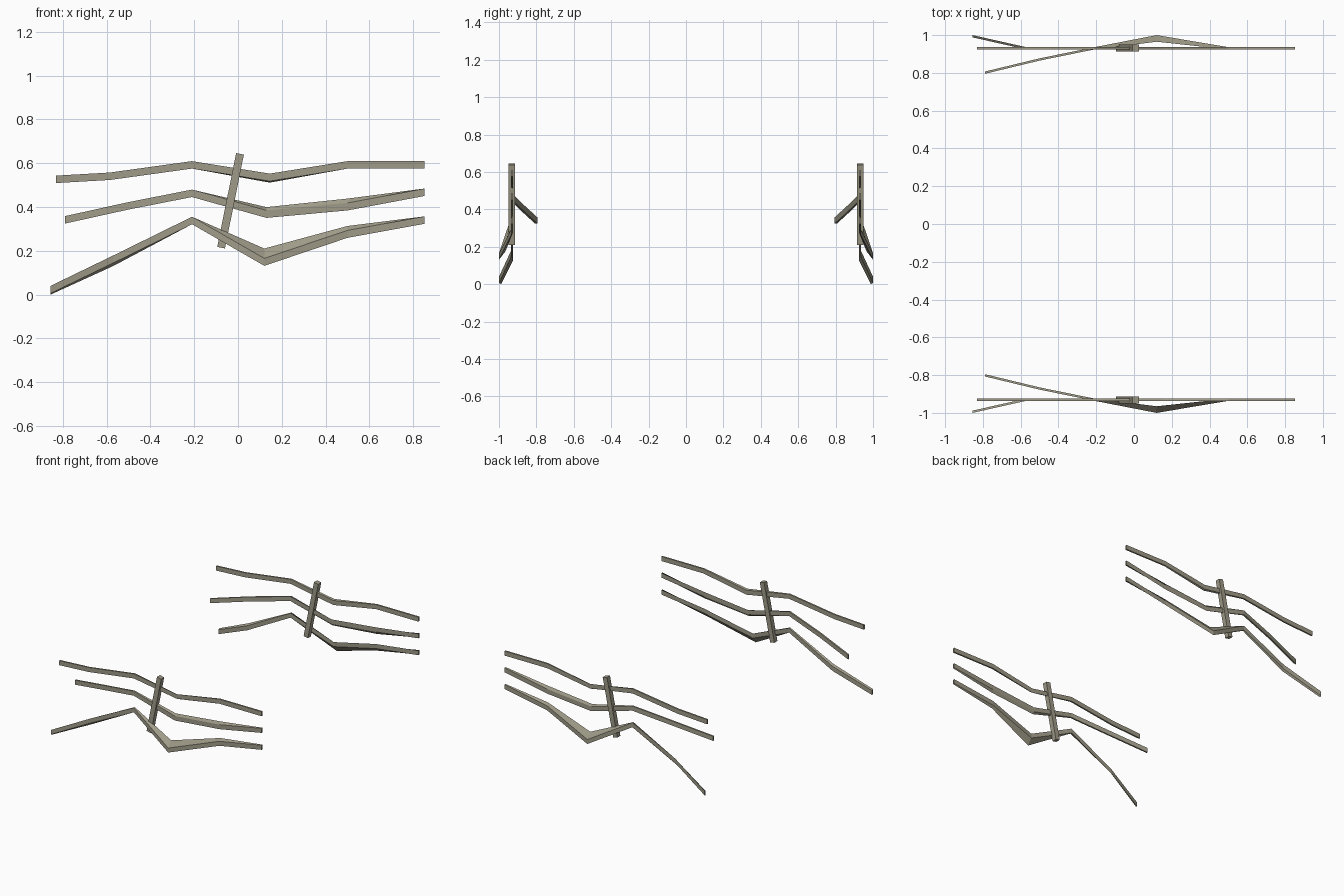
import bpy, bmesh, math
from mathutils import Matrix

if "Cube" in bpy.data.objects:
    bpy.data.objects.remove(bpy.data.objects["Cube"])

weathered = bpy.data.materials.new("weathered_grey_wood")
weathered.diffuse_color = (0.35, 0.33, 0.25, 1)
weathered.use_nodes = True
weathered.node_tree.nodes["Principled BSDF"].inputs["Base Color"].default_value = weathered.diffuse_color

H = 0.034   # rail height
T = 0.012   # rail thickness
Y = 0.93    # distance of each fence from the middle


def finish(name, bm):
    bmesh.ops.recalc_face_normals(bm, faces=bm.faces)
    me = bpy.data.meshes.new(name)
    bm.to_mesh(me)
    bm.free()
    me.materials.append(weathered)
    ob = bpy.data.objects.new(name, me)
    bpy.context.collection.objects.link(ob)


def rail(name, side, stations):
    """Bent plank; station = x, outer y, outer bottom z, inner bottom z, thickness."""
    bm = bmesh.new()
    prev = None
    for x, y, zo, zi, t in stations:
        pts = [(y, zo), (y, zo + H), (y - t, zi + H), (y - t, zi)]
        ring = [bm.verts.new((x, side * a, b)) for a, b in pts]
        if prev:
            for i in range(4):
                j = (i + 1) % 4
                bm.faces.new((prev[i], prev[j], ring[j], ring[i]))
        else:
            bm.faces.new(ring)
        prev = ring
    bm.faces.new(prev)
    finish(name, bm)


def post(name, side):
    bm = bmesh.new()
    m = (Matrix.Translation((-0.034, side * 0.932, 0.428))
         @ Matrix.Rotation(math.radians(11.4), 4, 'Y')
         @ Matrix.Diagonal((0.036, 0.036, 0.437, 1)))
    bmesh.ops.create_cube(bm, size=1, matrix=m)
    finish(name, bm)


O = Y + T / 2
top = [(-0.83, O, 0.509, 0.509, T), (-0.585, O, 0.523, 0.523, T),
       (-0.21, O, 0.575, 0.575, T), (0.145, O, 0.518, 0.511, T),
       (0.50, O, 0.575, 0.575, T), (0.852, O, 0.575, 0.575, T)]
middle = [(-0.79, 0.807, 0.324, 0.324, T), (-0.50, 0.877, 0.388, 0.388, T),
          (-0.21, O, 0.445, 0.445, T), (0.13, O, 0.350, 0.365, T),
          (0.50, O, 0.384, 0.404, T), (0.852, O, 0.450, 0.450, T)]
bottom = [(-0.855, 1.0, 0.006, 0.0, T), (-0.57, O, 0.144, 0.130, T),
          (-0.21, O, 0.321, 0.321, T), (0.12, 1.0, 0.131, 0.176, 0.035),
          (0.50, O, 0.259, 0.279, T), (0.852, O, 0.323, 0.323, T)]

# Matching fences on both sides
for side, label in ((-1, "front"), (1, "back")):
    rail(label + "_top_rail", side, top)
    rail(label + "_middle_rail", side, middle)
    rail(label + "_bottom_rail", side, bottom)
    post(label + "_post", side)
